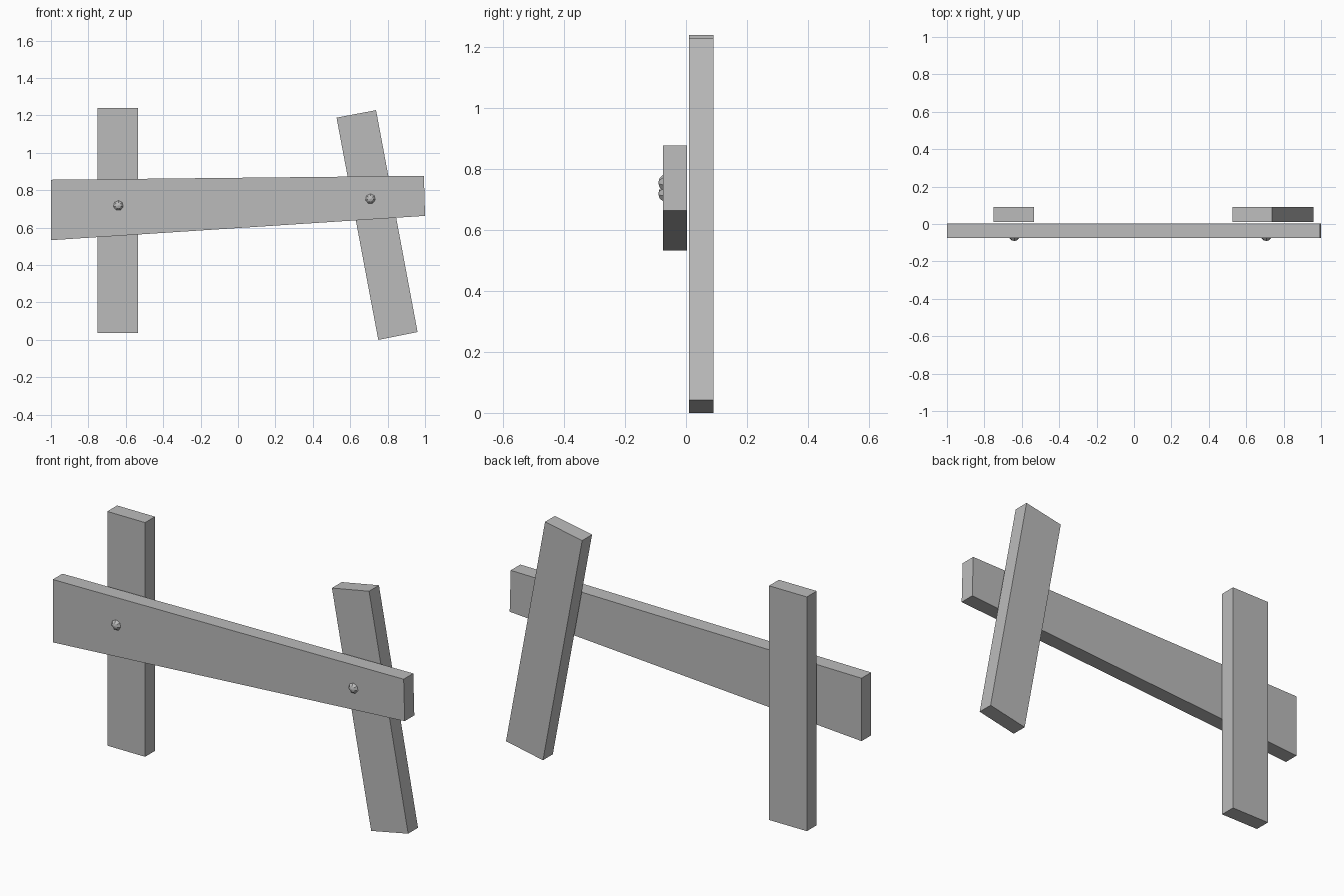
import bpy, bmesh, math
from mathutils import Matrix

cube = bpy.data.objects.get("Cube")
if cube:
    bpy.data.objects.remove(cube, do_unlink=True)

# One plain grey for every part
grey = bpy.data.materials.new("weathered_grey")
grey.use_nodes = True
colour = (0.5, 0.5, 0.5, 1)
grey.diffuse_color = colour
grey.node_tree.nodes["Principled BSDF"].inputs["Base Color"].default_value = colour


def finish(name, bm):
    bmesh.ops.recalc_face_normals(bm, faces=bm.faces)
    mesh = bpy.data.meshes.new(name)
    bm.to_mesh(mesh)
    bm.free()
    mesh.materials.append(grey)
    obj = bpy.data.objects.new(name, mesh)
    bpy.context.collection.objects.link(obj)
    return obj


def plank(name, outline, front, back):
    """Extrude an x-z outline from front to back along y."""
    bm = bmesh.new()
    face = bm.faces.new([bm.verts.new((x, front, z)) for x, z in outline])
    new = bmesh.ops.extrude_face_region(bm, geom=[face])["geom"]
    verts = [v for v in new if isinstance(v, bmesh.types.BMVert)]
    bmesh.ops.translate(bm, verts=verts, vec=(0, back - front, 0))
    return finish(name, bm)


def bolt(name, x, z):
    """Faceted round bolt head, half sunk into the rail."""
    bm = bmesh.new()
    bmesh.ops.create_uvsphere(bm, u_segments=7, v_segments=6, radius=0.031,
                              matrix=Matrix.Rotation(math.pi / 2, 4, "X"))
    obj = finish(name, bm)
    obj.location = (x, -0.06, z)


# Tapered cross rail
plank("cross_rail", [(-1, 0.533), (1, 0.663), (0.994, 0.877), (-1, 0.856)], -0.075, 0.003)

# Upright post and leaning post
plank("right_post", [(-0.75, 0.037), (-0.535, 0.037), (-0.535, 1.24), (-0.75, 1.24)], 0.01, 0.09)
plank("left_leaning_post", [(0.75, 0), (0.96, 0.042), (0.738, 1.228), (0.527, 1.188)], 0.01, 0.09)

# Bolt heads
bolt("right_bolt", -0.64, 0.718)
bolt("left_bolt", 0.708, 0.754)
